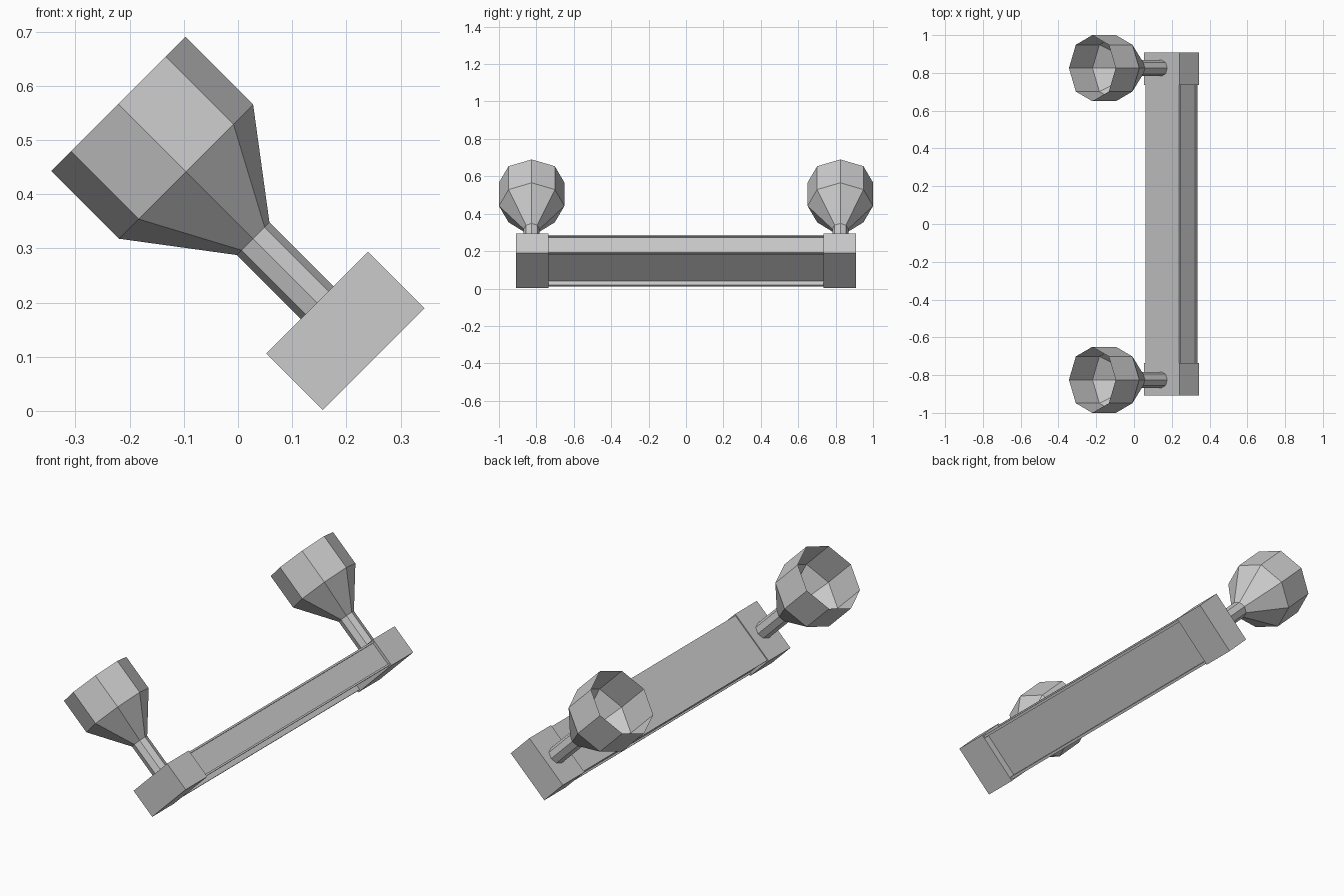
import bpy, bmesh
from math import cos, sin, pi, radians
from mathutils import Matrix, Vector

if "Cube" in bpy.data.objects:
    bpy.data.objects.remove(bpy.data.objects["Cube"], do_unlink=True)

grey = bpy.data.materials.new("plain grey")
grey.use_nodes = True
grey.diffuse_color = (0.6, 0.6, 0.6, 1)
grey.node_tree.nodes["Principled BSDF"].inputs["Base Color"].default_value = (0.6, 0.6, 0.6, 1)

# Parts are built upright, then the whole assembly leans toward -x
LEAN = Matrix.Rotation(radians(-45), 4, 'Y')
MID = 0.2445       # centre line across the bar
SIDES = 8


def finish(name, bm):
    mesh = bpy.data.meshes.new(name)
    bm.transform(LEAN)
    bm.to_mesh(mesh)
    bm.free()
    mesh.materials.append(grey)
    obj = bpy.data.objects.new(name, mesh)
    bpy.context.collection.objects.link(obj)


def extrude_profile(name, points, y0, y1):
    """Extrude an (across, up) outline along y."""
    bm = bmesh.new()
    face = bm.faces.new([bm.verts.new((x, y0, z)) for x, z in points])
    moved = bmesh.ops.extrude_face_region(bm, geom=[face])["geom"]
    bmesh.ops.translate(bm, vec=Vector((0, y1 - y0, 0)),
                        verts=[v for v in moved if isinstance(v, bmesh.types.BMVert)])
    # the extrude keeps the first cap; make all normals consistent
    bmesh.ops.recalc_face_normals(bm, faces=bm.faces)
    finish(name, bm)


def lathe(name, profile, y):
    """Open shell of revolution from (radius, height) pairs."""
    bm = bmesh.new()
    rings = []
    for r, z in profile:
        angles = [2 * pi * i / SIDES for i in range(SIDES)]
        rings.append([bm.verts.new((MID + r * cos(t), y + r * sin(t), z)) for t in angles])
    for low, high in zip(rings, rings[1:]):
        for i in range(SIDES):
            j = (i + 1) % SIDES
            bm.faces.new((low[i], low[j], high[j], high[i]))
    finish(name, bm)


# Bar: outline with shallow side channels and a deeper channel underneath
half_outline = [(0.1135, -0.103), (0.1135, -0.073)]
half_outline = [(0.1135, -0.073), (0.1135, -0.103), (0.1265, -0.103),
                (0.1265, -0.094), (0.1185, -0.094), (0.1185, 0.024),
                (0.1265, 0.024), (0.1265, 0.033)]
outline = [(MID + x, z) for x, z in half_outline]
outline += [(MID - x, z) for x, z in reversed(half_outline)]
extrude_profile("bar", outline, -0.735, 0.735)

# End blocks with an open faceted cup on a thin stem
block = [(MID - 0.1325, -0.109), (MID + 0.1325, -0.109),
         (MID + 0.1325, 0.038), (MID - 0.1325, 0.038)]
for side, label in ((-1, "front"), (1, "back")):
    extrude_profile(label + "_end_block", block, side * 0.735, side * 0.908)
    lathe(label + "_cup_and_stem",
          [(0.0425, 0.0375), (0.0425, 0.205), (0.175, 0.38), (0.175, 0.5565)],
          side * 0.825)
